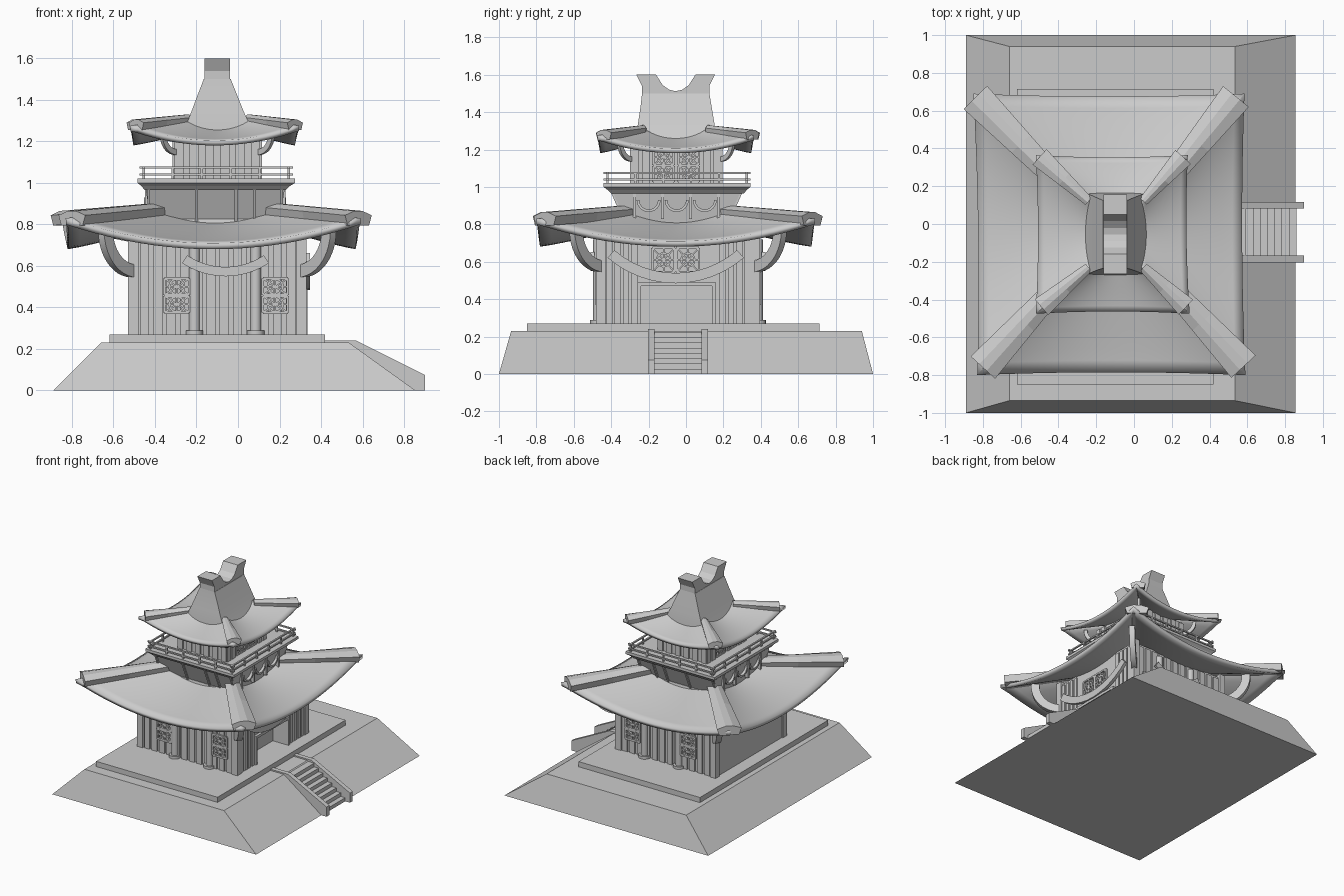
import bpy, bmesh, math
from mathutils import Vector

if "Cube" in bpy.data.objects:
    bpy.data.objects.remove(bpy.data.objects["Cube"])

X, Y, Z = Vector((1, 0, 0)), Vector((0, 1, 0)), Vector((0, 0, 1))


def finish(name, bm, smooth=None):
    bmesh.ops.remove_doubles(bm, verts=bm.verts, dist=1e-5)
    bmesh.ops.recalc_face_normals(bm, faces=bm.faces)
    me = bpy.data.meshes.new(name)
    bm.to_mesh(me)
    bm.free()
    ob = bpy.data.objects.new(name, me)
    bpy.context.collection.objects.link(ob)
    if smooth:
        for o in bpy.context.selected_objects:
            o.select_set(False)
        ob.select_set(True)
        bpy.context.view_layer.objects.active = ob
        bpy.ops.object.shade_smooth_by_angle(angle=math.radians(smooth))
    return ob


def skin(name, rings, smooth=None):
    """Closed solid through a list of matching vertex rings."""
    bm = bmesh.new()
    vs = [[bm.verts.new(p) for p in r] for r in rings]
    n = len(vs[0])
    for a, b in zip(vs, vs[1:]):
        for i in range(n):
            bm.faces.new((a[i], a[(i + 1) % n], b[(i + 1) % n], b[i]))
    bm.faces.new(vs[0])
    bm.faces.new(vs[-1])
    return finish(name, bm, smooth)


def loft(name, secs, smooth=None):
    """Rectangular sections: z, x0, x1, y0, y1."""
    return skin(name, [[(a, c, z), (b, c, z), (b, d, z), (a, d, z)] for z, a, b, c, d in secs], smooth)


def box(name, x0, x1, y0, y1, z0, z1):
    return loft(name, [(z0, x0, x1, y0, y1), (z1, x0, x1, y0, y1)])


def prism(name, pts, o, u, v, depth, smooth=None):
    w = u.cross(v).normalized() * depth / 2
    ring = [Vector(o) + u * a + v * b for a, b in pts]
    return skin(name, [[p - w for p in ring], [p + w for p in ring]], smooth)


def arc(r0, r1, a0, a1, n=12):
    t = [math.radians(a0 + (a1 - a0) * i / n) for i in range(n + 1)]
    return [(r1 * math.cos(a), r1 * math.sin(a)) for a in t] + \
           [(r0 * math.cos(a), r0 * math.sin(a)) for a in reversed(t)]


def cylinder(name, x, y, z0, z1, r):
    ring = [(x + r * math.cos(k * math.pi / 8), y + r * math.sin(k * math.pi / 8)) for k in range(16)]
    return skin(name, [[(a, b, z) for a, b in ring] for z in (z0, z1)], 40)


def roof(name, tips, inner, zmid, zcor, bow, thick):
    """Four sagging slopes; tips/inner run counter-clockwise."""
    bm = bmesh.new()
    nu, nv = 20, 8
    for i in range(4):
        a, b = Vector(tips[i]), Vector(tips[(i + 1) % 4])
        c, d = Vector(inner[i]), Vector(inner[(i + 1) % 4])
        inward = Vector((-(b - a).y, (b - a).x)).normalized()
        grid = []
        for j in range(nv + 1):
            v, row = j / nv, []
            for k in range(nu + 1):
                u = k / nu
                t = (2 * u - 1) ** 2
                p = (a.lerp(b, u) + inward * bow * (1 - t)).lerp(c.lerp(d, u), v)
                lo = zmid[0] + (zmid[1] - zmid[0]) * v ** 1.15
                hi = zcor[0] + (zcor[1] - zcor[0]) * v
                row.append(bm.verts.new((p.x, p.y, lo + (hi - lo) * t)))
            grid.append(row)
        for j in range(nv):
            for k in range(nu):
                bm.faces.new((grid[j][k], grid[j][k + 1], grid[j + 1][k + 1], grid[j + 1][k]))
    ob = finish(name, bm, 35)
    up = sum(p.normal.z for p in ob.data.polygons) > 0
    m = ob.modifiers.new("thickness", 'SOLIDIFY')
    m.thickness, m.offset = thick, -1 if up else 1


def hips(name, tips, inner, z0, z1, w0, w1, h):
    """Ridge beams along the four roof corners, inner end to tip."""
    for tip, inn in zip(tips, inner):
        rings = []
        for t in (0, 0.5, 1):
            p = Vector(inn).lerp(Vector(tip), t)
            d = (Vector(tip) - Vector(inn)).normalized()
            s, w, z = Vector((-d.y, d.x)), (w0 + (w1 - w0) * t) / 2, z0 + (z1 - z0) * t
            rings.append([(*(p + s * w * a), z + b * h) for a, b in
                          ((-0.8, -1), (0.8, -1), (1, -0.3), (0.3, 0), (-0.3, 0), (-1, -0.3))])
        skin(name, rings)


def lattice(name, o, u, w, h):
    """Window screen: frame, cross bars, diagonals and a ring."""
    def strip(p, q, t):
        p, q = Vector(p), Vector(q)
        n = Vector((-(q - p).y, (q - p).x)).normalized() * t / 2
        prism(name, [p - n, q - n, q + n, p + n], o, u, Z, 0.014)
    a, b = w / 2, h / 2
    for s in (-1, 1):
        strip((-a, s * b), (a, s * b), 0.012)
        strip((s * a, -b), (s * a, b), 0.012)
        strip((-a, -b * s), (a, b * s), 0.008)
    strip((-a, 0), (a, 0), 0.008)
    strip((0, -b), (0, b), 0.008)
    prism(name, arc(w * 0.26, w * 0.34, 0, 359.9, 16), o, u, Z, 0.014)


# terraced base
loft("base", [(0, -0.89, 0.855, -1, 1), (0.23, -0.66, 0.535, -0.935, 0.94)])
box("platform", -0.62, 0.42, -0.85, 0.715, 0.22, 0.27)

# entrance stairs and side walls
for k in range(8):
    box("step", 0.45, 0.86 - k * 0.038, -0.17, 0.09, 0, 0.028 * (k + 1))
for y in (-0.185, 0.1):
    prism("stair_wall", [(0.42, 0), (0.42, 0.24), (0.57, 0.24), (0.9, 0.075), (0.9, 0)], (0, y, 0), X, Z, 0.035)

# ground floor with doorway on the right
box("hall", -0.52, 0.2, -0.46, 0.375, 0.25, 0.77)
box("right_wall", 0.19, 0.315, -0.46, -0.24, 0.25, 0.77)
box("right_wall", 0.19, 0.315, 0.15, 0.375, 0.25, 0.77)
box("right_wall_upper", 0.19, 0.315, -0.25, 0.16, 0.47, 0.77)
for y in (-0.25, 0.15):
    box("door_post", 0.2, 0.335, y - 0.01, y + 0.01, 0.27, 0.49)
box("door_lintel", 0.2, 0.335, -0.26, 0.16, 0.47, 0.49)
for x in (-0.505, 0.305):
    for y in (-0.455, 0.37):
        box("corner_pillar", x - 0.025, x + 0.025, y - 0.025, y + 0.025, 0.26, 0.79)
for y, s in ((-0.46, -1), (0.375, 1)):
    for k in range(12):
        x = -0.45 + k * 0.064
        box("wall_board", x - 0.022, x + 0.022, y - 0.012, y + 0.012, 0.27, 0.75)
    for x in (-0.21, 0.085):
        cylinder("column", x, y + s * 0.01, 0.27, 0.72, 0.026)
        cylinder("column_base", x, y + s * 0.01, 0.26, 0.29, 0.042)
    for x in (-0.295, 0.18):
        for z in (0.415, 0.5):
            lattice("window_screen", (x, y + s * 0.018, z), X, 0.12, 0.08)
    prism("curved_beam", arc(0.33, 0.375, 236, 304), (-0.06, y + s * 0.04, 0.925), X, Z, 0.02, 40)
for k in range(4):
    for y in (-0.41 + k * 0.045, 0.195 + k * 0.045):
        box("wall_board", 0.31, 0.325, y - 0.016, y + 0.016, 0.27, 0.75)
prism("curved_beam", arc(0.5, 0.555, 229, 311), (0.335, -0.055, 1.04), Y, Z, 0.025, 40)
for y in (-0.12, 0.01):
    lattice("transom_screen", (0.322, y, 0.61), Y, 0.12, 0.13)

# corner brackets under both roofs
for r, z, xs, ys in ((0.225, 0.77, (-0.5, 0.3), (-0.45, 0.365)), (0.1, 1.235, (-0.3, 0.1), (-0.29, 0.185))):
    for x, sx in zip(xs, (-1, 1)):
        for y, sy in zip(ys, (-1, 1)):
            prism("corner_bracket", arc(r * 0.73, r, 270, 365), (x, y, z),
                  Vector((sx, sy, 0)).normalized(), Z, r * 0.18, 40)

# lower roof
tips = [(-0.8, -0.76), (0.58, -0.755), (0.54, 0.675), (-0.84, 0.67)]
tips_wide = [(-0.83, -0.8), (0.59, -0.8), (0.585, 0.69), (-0.85, 0.69)]
inner = [(-0.38, -0.28), (0.16, -0.28), (0.16, 0.18), (-0.38, 0.18)]
roof("lower_roof", tips_wide, inner, (0.71, 0.82), (0.83, 0.88), 0.015, 0.03)
hips("lower_hip", tips, [(-0.36, -0.28), (0.14, -0.28), (0.14, 0.18), (-0.36, 0.18)], 0.905, 0.865, 0.1, 0.175, 0.07)

# balcony storey
loft("roof_collar", [(0.74, -0.42, 0.2, -0.35, 0.25), (0.825, -0.4, 0.18, -0.33, 0.23)])
loft("balcony_body", [(0.74, -0.41, 0.19, -0.31, 0.21), (0.82, -0.42, 0.2, -0.325, 0.225),
                      (0.97, -0.445, 0.225, -0.39, 0.29)])
loft("balcony_floor", [(0.965, -0.45, 0.23, -0.4, 0.31), (0.985, -0.465, 0.25, -0.42, 0.325),
                       (1.0, -0.485, 0.275, -0.44, 0.345), (1.02, -0.485, 0.275, -0.44, 0.345)])
for x, s in ((-0.437, 1), (0.217, -1)):
    for y in (-0.2, -0.05, 0.1):
        prism("arch_relief", arc(0.05, 0.064, 180, 360), (x, y, 0.93), Y, Z, 0.03, 40)
    for y in (-0.275, -0.125, 0.025, 0.175):
        box("body_strip", x - 0.012, x + 0.012, y - 0.008, y + 0.008, 0.83, 0.97)
for x in (-0.43, -0.2, -0.01, 0.08, 0.21):
    for a, b in ((-0.325, -0.395), (0.225, 0.295)):
        s = 0.006 if b > 0 else -0.006
        prism("body_strip", [(a - s, 0.81), (a + s, 0.81), (b + s, 0.97), (b - s, 0.97)], (x, 0, 0), Y, Z, 0.014)

# balcony railing
for z in (1.04, 1.075):
    for y in (-0.42, 0.325):
        box("rail", -0.475, 0.265, y - 0.006, y + 0.006, z - 0.005, z + 0.005)
    for x in (-0.455, 0.245):
        box("rail", x - 0.006, x + 0.006, -0.44, 0.345, z - 0.005, z + 0.005)
for k in range(6):
    for y in (-0.42, 0.325):
        x = -0.455 + k * 0.14
        box("rail_post", x - 0.006, x + 0.006, y - 0.006, y + 0.006, 1.01, 1.08)
    for x in (-0.455, 0.245):
        y = -0.42 + k * 0.149
        box("rail_post", x - 0.006, x + 0.006, y - 0.006, y + 0.006, 1.01, 1.08)

# upper storey
box("upper_hall", -0.3, 0.1, -0.29, 0.185, 1.0, 1.24)
for k in range(6):
    x = -0.285 + k * 0.074
    for y in (-0.29, 0.185):
        box("upper_board", x - 0.022, x + 0.022, y - 0.01, y + 0.01, 1.01, 1.23)
for x in (-0.305, 0.105):
    for y in (-0.27, -0.215, 0.11, 0.165):
        box("upper_board", x - 0.01, x + 0.01, y - 0.02, y + 0.02, 1.01, 1.23)
    for y in (-0.12, 0.015):
        for z in (1.07, 1.16):
            lattice("upper_screen", (x, y, z), Y, 0.11, 0.085)

# upper roof
tips = [(-0.49, -0.44), (0.275, -0.44), (0.26, 0.355), (-0.5, 0.355)]
tips_wide = [(-0.52, -0.475), (0.295, -0.475), (0.285, 0.365), (-0.52, 0.365)]
inner = [(-0.22, -0.22), (0.03, -0.22), (0.03, 0.11), (-0.22, 0.11)]
roof("upper_roof", tips_wide, inner, (1.205, 1.27), (1.275, 1.32), 0.012, 0.025)
hips("upper_hip", tips, [(-0.24, -0.23), (0.05, -0.23), (0.05, 0.12), (-0.24, 0.12)], 1.33, 1.305, 0.05, 0.11, 0.05)

# gable crown and forked ridge
loft("gable", [(1.22, -0.275, 0.085, -0.272, 0.167), (1.27, -0.253, 0.06, -0.268, 0.163),
               (1.35, -0.222, 0.025, -0.255, 0.15), (1.43, -0.192, -0.007, -0.243, 0.137),
               (1.5, -0.165, -0.035, -0.235, 0.125)], 25)
prism("ridge", [(-0.235, 1.48), (-0.235, 1.54), (-0.265, 1.6), (-0.16, 1.6), (-0.125, 1.545), (-0.09, 1.52),
                (-0.055, 1.512), (-0.02, 1.52), (0.015, 1.545), (0.05, 1.6), (0.155, 1.6), (0.125, 1.54),
                (0.125, 1.48)], (-0.1, 0, 0), Y, Z, 0.125)
